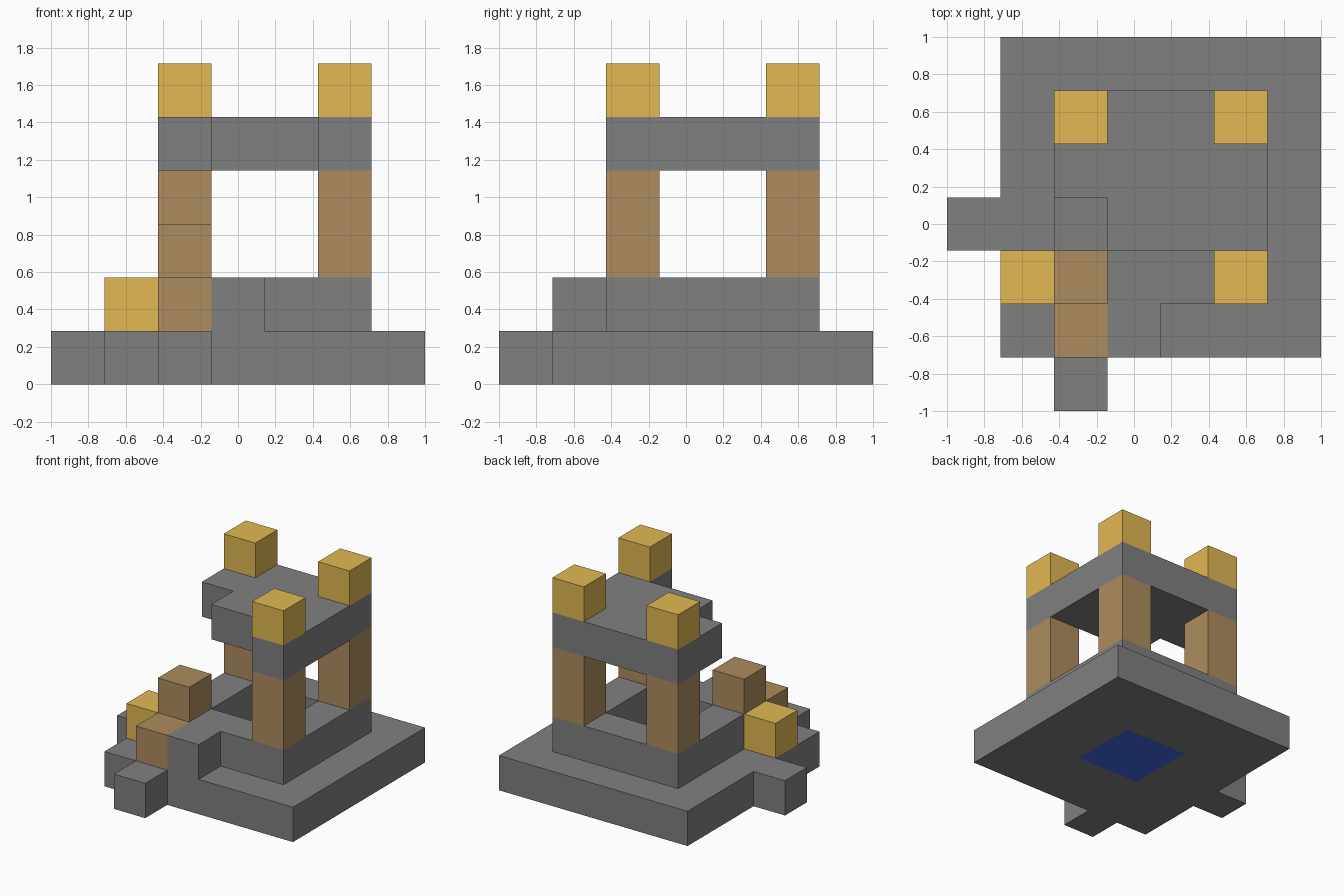
import bpy
import bmesh
from mathutils import Vector

if "Cube" in bpy.data.objects:
    bpy.data.objects.remove(bpy.data.objects["Cube"], do_unlink=True)

UNIT = 2 / 7  # edge of one building block
DIRECTIONS = [Vector(d) for d in ((1, 0, 0), (-1, 0, 0), (0, 1, 0),
                                  (0, -1, 0), (0, 0, 1), (0, 0, -1))]


def material(name, rgb):
    mat = bpy.data.materials.new(name)
    mat.use_nodes = True
    mat.diffuse_color = (*rgb, 1)
    mat.node_tree.nodes["Principled BSDF"].inputs["Base Color"].default_value = (*rgb, 1)
    return mat


def cells(xs, ys, zs):
    """Block cells filling a box given by three ranges."""
    return {(x, y, z) for x in xs for y in ys for z in zs}


def one(x, y, z, height=1):
    return cells([x], [y], range(z, z + height))


def build(name, blocks, mat):
    """One closed skin around a group of blocks, with flat areas merged."""
    bm = bmesh.new()
    for cell in blocks:
        centre = Vector(cell) + Vector((0.5, 0.5, 0.5))
        for d in DIRECTIONS:
            if tuple(int(a + b) for a, b in zip(cell, d)) in blocks:
                continue
            u = Vector((d.y, d.z, d.x)) / 2
            v = d.cross(u)
            middle = centre + d / 2
            corners = [middle + p for p in (u + v, v - u, -u - v, u - v)]
            bm.faces.new([bm.verts.new((c - Vector((3.5, 3.5, 0))) * UNIT)
                          for c in corners])
    bmesh.ops.remove_doubles(bm, verts=bm.verts, dist=0.001)
    bmesh.ops.recalc_face_normals(bm, faces=bm.faces)
    bmesh.ops.dissolve_limit(bm, angle_limit=0.01, verts=bm.verts, edges=bm.edges)
    mesh = bpy.data.meshes.new(name)
    bm.to_mesh(mesh)
    bm.free()
    mesh.materials.append(mat)
    obj = bpy.data.objects.new(name, mesh)
    bpy.context.collection.objects.link(obj)


stone = material("grey stone", (0.216, 0.216, 0.216))
wood = material("brown wood", (0.418, 0.266, 0.112))
gold = material("yellow gold", (0.76, 0.479, 0.084))
blue = material("blue water", (0.053, 0.141, 0.753))

inner = range(3, 5)
middle = range(2, 6)
base = range(1, 7)
water = cells(inner, inner, [0])

# Ground slab with a well opening and two loose stones at its edges
build("foundation", cells(base, base, [0]) - water | one(0, 3, 0) | one(2, 0, 0), stone)
build("well_water", water, blue)

# Well rim with a step at the front
build("well_wall", cells(middle, middle, [1]) - cells(inner, inner, [1])
      | one(3, 1, 1), stone)

# Three standing posts, each with a gold cap above the roof
for label, x, y in (("front", 5, 2), ("back", 5, 5), ("side", 2, 5)):
    build(label + "_post", one(x, y, 2, height=2), wood)
    build(label + "_cap", one(x, y, 5), gold)

# Broken roof: one corner and most of the front row are missing
build("roof", cells(middle, range(3, 6), [4]) - one(2, 3, 4) | one(5, 2, 4), stone)

# Remains of the fallen corner
build("broken_post", one(2, 2, 2), wood)
build("fallen_post", one(2, 1, 1), wood)
build("fallen_cap", one(1, 2, 1), gold)
